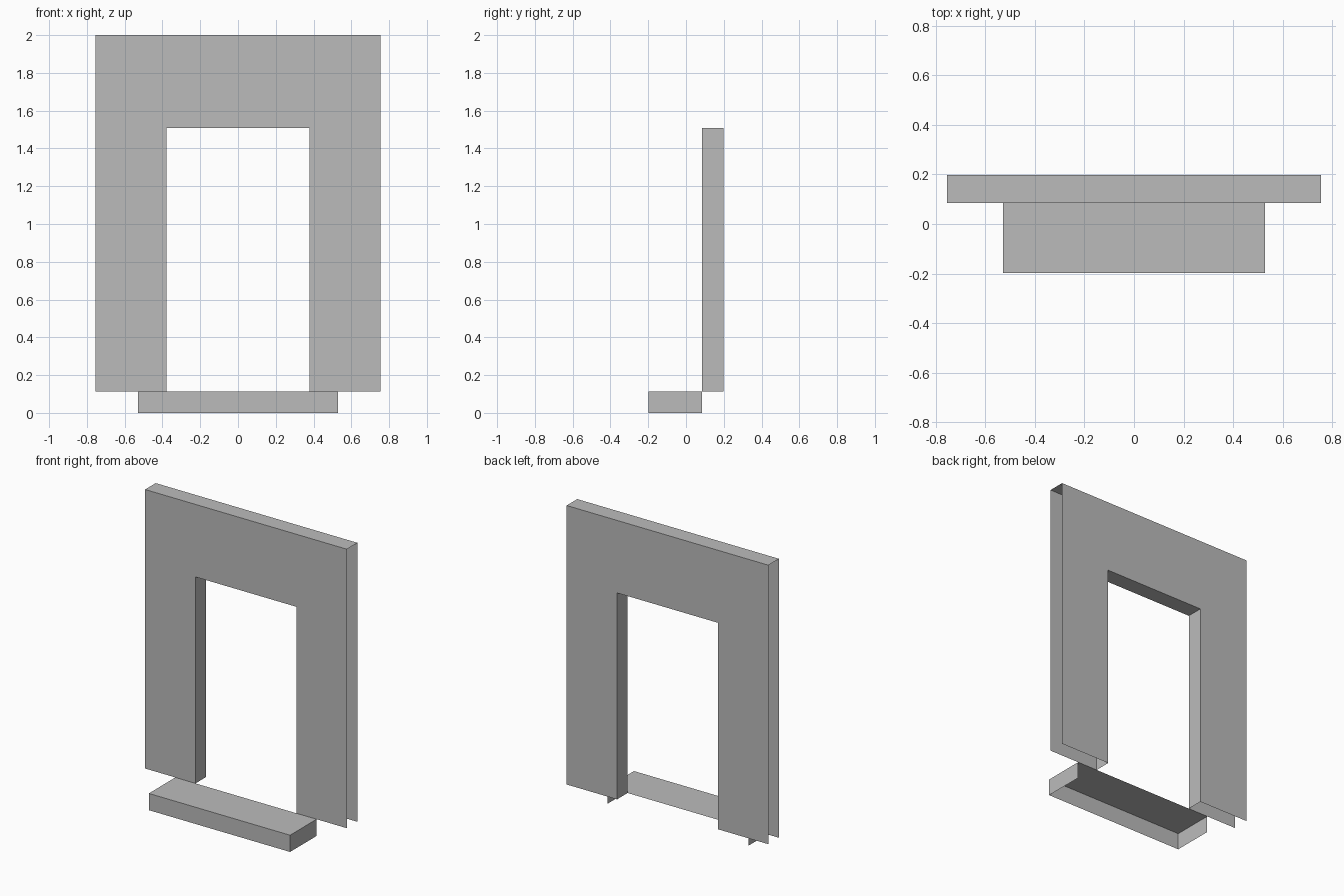
import bpy, bmesh
from mathutils import Vector

if "Cube" in bpy.data.objects:
    bpy.data.objects.remove(bpy.data.objects["Cube"])

grey = bpy.data.materials.new("plain_grey")
grey.diffuse_color = (0.5, 0.5, 0.5, 1)
grey.use_nodes = True
grey.node_tree.nodes["Principled BSDF"].inputs["Base Color"].default_value = grey.diffuse_color

U = 2 / 53                      # design module
STEP_TOP = 3 * U
Y_FRONT, Y_WALL, Y_BACK = -5.25 * U, 2.25 * U, 5.25 * U


def extruded(name, profile, y0, y1, is_open):
    """Extrude an x-z profile from y0 to y1, then remove the faces left open."""
    bm = bmesh.new()
    face = bm.faces.new([bm.verts.new((x, y0, z)) for x, z in profile])
    ret = bmesh.ops.extrude_face_region(bm, geom=[face], use_keep_orig=True)
    moved = [g for g in ret["geom"] if isinstance(g, bmesh.types.BMVert)]
    bmesh.ops.translate(bm, verts=moved, vec=Vector((0, y1 - y0, 0)))
    bmesh.ops.recalc_face_normals(bm, faces=bm.faces[:])
    bm.normal_update()
    doomed = [f for f in bm.faces if is_open(f.normal, f.calc_center_median())]
    bmesh.ops.delete(bm, geom=doomed, context="FACES")
    mesh = bpy.data.meshes.new(name)
    bm.to_mesh(mesh)
    bm.free()
    mesh.materials.append(grey)
    obj = bpy.data.objects.new(name, mesh)
    bpy.context.collection.objects.link(obj)
    return obj


# Doorway surround: outer sides and feet are open, reveals and lintel are closed
half = [(10 * U, 40 * U), (10 * U, STEP_TOP), (20 * U, STEP_TOP), (20 * U, 2.0)]
outline = half + [(-x, z) for x, z in reversed(half)]
extruded("door_surround", outline, Y_WALL, Y_BACK,
         lambda n, c: (abs(n.x) > 0.9 and abs(c.x) > 15 * U)
         or (n.z < -0.9 and c.z < 10 * U))

# Doorstep: underside and the side against the wall are open
w = 14 * U
extruded("doorstep", [(-w, 0), (w, 0), (w, STEP_TOP), (-w, STEP_TOP)],
         Y_FRONT, Y_WALL, lambda n, c: n.z < -0.9 or n.y > 0.9)
